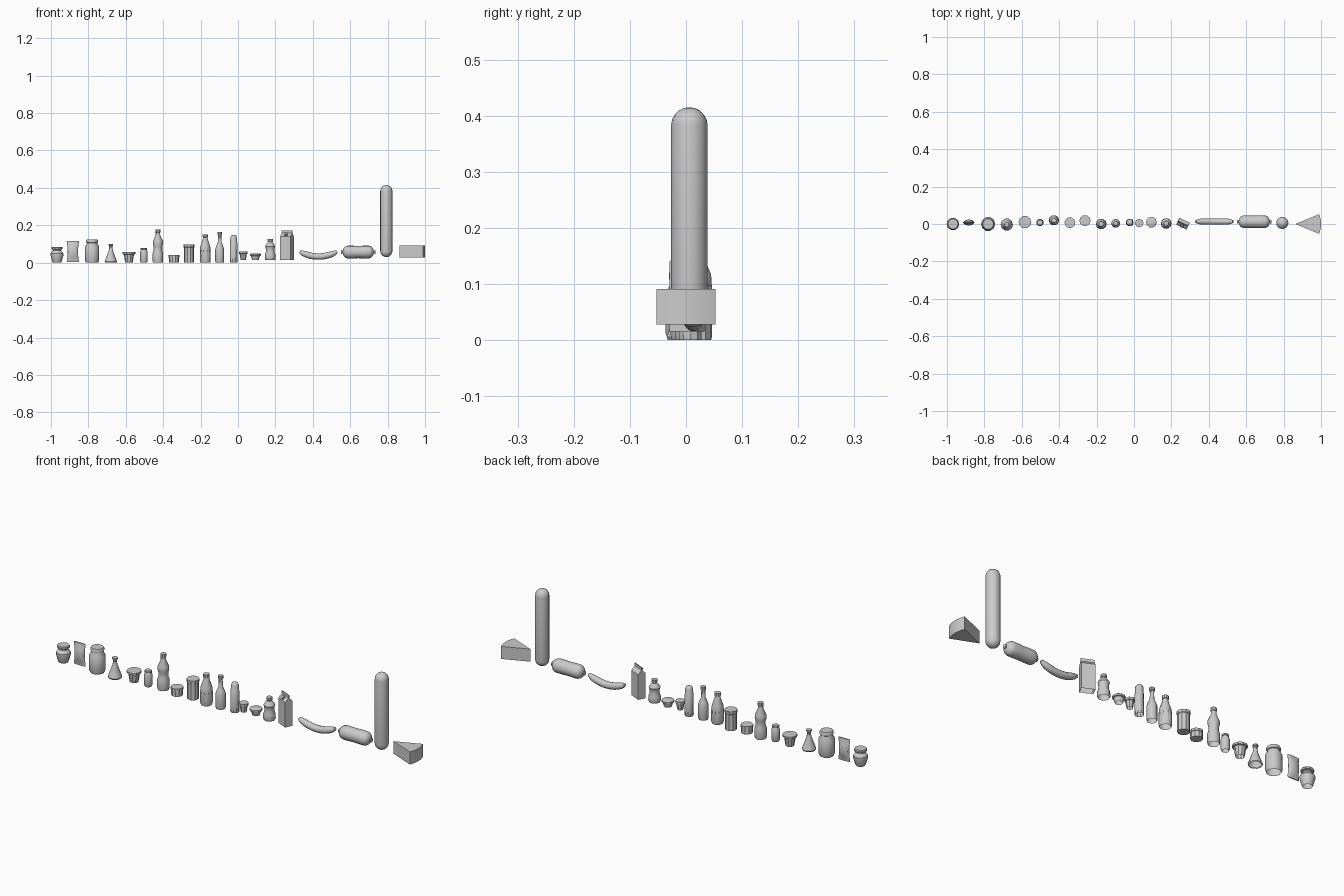
import bpy, bmesh, math
from mathutils import Matrix, Vector

if "Cube" in bpy.data.objects:
    bpy.data.objects.remove(bpy.data.objects["Cube"])


def finish(name, bm, angle=35):
    bmesh.ops.recalc_face_normals(bm, faces=bm.faces)
    me = bpy.data.meshes.new(name)
    bm.to_mesh(me)
    bm.free()
    ob = bpy.data.objects.new(name, me)
    bpy.context.collection.objects.link(ob)
    bpy.context.view_layer.objects.active = ob
    ob.select_set(True)
    bpy.ops.object.shade_smooth_by_angle(angle=math.radians(angle))
    ob.select_set(False)
    return ob


def loft(bm, rings, start=True, end=True):
    """Skin rings of points, optionally capping either end."""
    loops = [[bm.verts.new(p) for p in ring] for ring in rings]
    for a, b in zip(loops, loops[1:]):
        for i in range(len(a)):
            j = (i + 1) % len(a)
            bm.faces.new((a[i], a[j], b[j], b[i]))
    if start:
        bm.faces.new(loops[0][::-1])
    if end:
        bm.faces.new(loops[-1])


def ellipse(x, y, z, rx, ry, n):
    return [(x + rx * math.cos(math.tau * i / n), y + ry * math.sin(math.tau * i / n), z)
            for i in range(n)]


def turned(name, x, y, profile, n=10, bottom=False):
    """Lathe a (radius, height) profile at x, y."""
    bm = bmesh.new()
    loft(bm, [ellipse(x, y, z, r, r, n) for r, z in profile], bottom)
    return finish(name, bm)


def tube(name, path, n=12):
    """Round tube in the xz plane through (x, y, z, radius) stations."""
    bm = bmesh.new()
    rings = []
    for i, (x, y, z, r) in enumerate(path):
        a, b = path[max(i - 1, 0)], path[min(i + 1, len(path) - 1)]
        t = Vector((b[0] - a[0], 0, b[2] - a[2])).normalized()
        side, up = Vector((0, 1, 0)), Vector((-t.z, 0, t.x))
        rings.append([Vector((x, y, z)) + r * (math.cos(math.tau * k / n) * side +
                      math.sin(math.tau * k / n) * up) for k in range(n)])
    loft(bm, rings)
    return finish(name, bm, 45)


# Jars
turned("honey_jar", -0.968, 0, [(.022, 0), (.025, .006), (.034, .038), (.034, .05), (.022, .066),
       (.022, .071), (.030, .073), (.030, .081), (.027, .085)])
turned("large_jar", -0.78, 0, [(.033, 0), (.038, .012), (.038, .085), (.028, .102), (.028, .106),
       (.032, .108), (.032, .119), (.029, .125)])

# Snack pouch, pinched at both ends
bm = bmesh.new()
loft(bm, [ellipse(-0.883, .008, z, w, t, 12) for z, w, t in
     ((.003, .033, .003), (.014, .032, .004), (.03, .029, .012), (.057, .028, .016),
      (.088, .029, .012), (.104, .032, .004), (.115, .033, .003))])
finish("snack_pouch", bm)

# Flask, pots and cans
turned("conical_flask", -0.68, -.003, [(.031, 0), (.033, .006), (.011, .066), (.009, .082),
       (.009, .09), (.013, .092), (.013, .10)])
turned("dessert_pot", -0.583, .01, [(.020, 0), (.027, .044), (.034, .046), (.034, .056), (.031, .058)])
turned("small_can", -0.503, .008, [(.016, 0), (.020, .008), (.020, .058), (.015, .07),
       (.017, .072), (.017, .078), (.015, .08)])
turned("low_tin", -0.343, .007, [(.027, 0), (.027, .027), (.029, .028), (.029, .040)], 10, True)
turned("tall_tin", -0.262, .018, [(.028, 0), (.028, .082), (.030, .084), (.030, .098)], 10, True)

# Bottles
turned("waisted_bottle", -0.428, .02, [(.026, 0), (.028, .008), (.028, .05), (.023, .065),
       (.023, .085), (.027, .1), (.026, .117), (.012, .148), (.012, .162), (.014, .163), (.014, .178)])
turned("wide_bottle", -0.175, 0, [(.026, 0), (.029, .01), (.029, .065), (.026, .09), (.014, .125),
       (.012, .136), (.015, .137), (.015, .152)])
turned("slim_bottle", -0.098, .003, [(.022, 0), (.024, .008), (.024, .072), (.019, .088),
       (.01, .108), (.009, .147), (.012, .148), (.012, .163)])
turned("spray_tube", -0.023, .008, [(.020, 0), (.021, .006), (.020, .105), (.019, .107),
       (.018, .135), (.014, .144), (.009, .147)])
turned("sauce_bottle", 0.172, .003, [(.026, .015), (.029, .022), (.028, .045), (.022, .062),
       (.024, .08), (.027, .088), (.022, .098), (.012, .11), (.012, .113), (.014, .114), (.014, .127)])

# Cups
turned("yoghurt_cup", 0.028, .005, [(.014, .015), (.019, .047), (.023, .048), (.023, .06)], 8)
turned("shallow_cup", 0.093, .01, [(.018, .015), (.024, .036), (.029, .038), (.029, .047), (.024, .05)])

# Gabled drink carton with a cap on its front slope
bm = bmesh.new()


def rect(a, b, z):
    return [(-a, -b, z), (a, -b, z), (a, b, z), (-a, b, z)]


loft(bm, [rect(.031, .020, .015), rect(.031, .020, .14), rect(.031, .002, .158),
          rect(.031, .002, .172)], False)
bmesh.ops.create_cone(bm, cap_ends=True, segments=10, radius1=.009, radius2=.009, depth=.012,
                      matrix=Matrix.Translation((0, -.013, .152)) @ Matrix.Rotation(.78, 4, 'X'))
carton = finish("drink_carton", bm)
carton.location = (.262, .002, 0)
carton.rotation_euler.z = math.radians(-25)

# Curved sausage
path = []
for i in range(15):
    u = -1 + 2 * i / 14
    r = .017 * max(0.2, 1 - abs(u) ** 6) ** .5
    path.append((.43 + .1 * u, .013, .033 + .026 * u * u, r))
tube("curved_sausage", path)

# Tied salami: rounded body with small knots
half = [(.001, .033), (.03, .034), (.056, .034), (.067, .031), (.076, .024), (.081, .014),
        (.083, .006), (.087, .010), (.091, .010), (.093, .005)]
tube("tied_salami", [(.643 - d, .012, .057, r) for d, r in reversed(half)] +
     [(.643 + d, .012, .057, r) for d, r in half], 16)

# Long roll with hemispherical ends
R, low, high = .032, .030, .415
caps = [(R * math.sin(math.pi / 2 * k / 5) + .0005, R * (1 - math.cos(math.pi / 2 * k / 5)))
        for k in range(6)]
turned("long_roll", .793, .006, [(r, low + h) for r, h in caps] +
       [(r, high - h) for r, h in reversed(caps)], 16, True)

# Cheese wedge: an eighth of a wheel
bm = bmesh.new()
flat = [(.863, 0)] + [(.863 + .137 * math.cos(a), .137 * math.sin(a))
                      for a in (math.radians(-22.5 + 7.5 * k) for k in range(7))]
loft(bm, [[(x, y, z) for x, y in flat] for z in (.028, .091)])
finish("cheese_wedge", bm)
